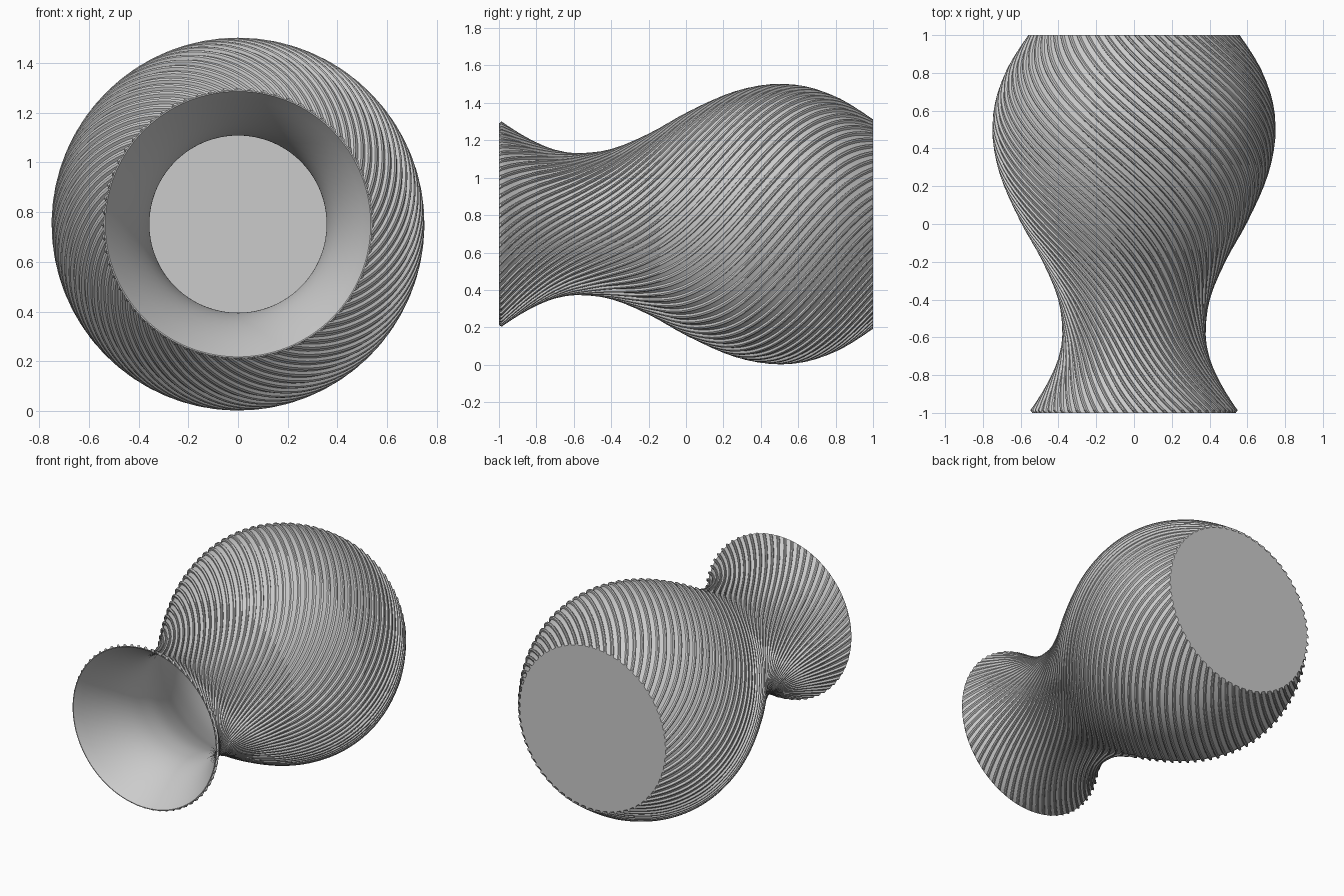
import bpy, bmesh, math

if "Cube" in bpy.data.objects:
    bpy.data.objects.remove(bpy.data.objects["Cube"])

RIBS, TWIST, DEPTH, WALL, CZ = 64, math.pi / 2, 0.015, 0.024, 0.752
# outer profile: (y, radius)
PROFILE = [(-1.0, 0.558), (-0.9, 0.492), (-0.8, 0.437), (-0.7, 0.398), (-0.58, 0.38),
           (-0.4, 0.402), (-0.2, 0.484), (0.0, 0.595), (0.2, 0.688), (0.35, 0.733),
           (0.5, 0.75), (0.65, 0.734), (0.8, 0.682), (0.9, 0.627), (1.0, 0.56)]
# one rib cross-section: (fraction of pitch, fraction of depth)
RIB = [(0.0, 0.0), (0.3, 0.0), (0.55, 0.1), (0.64, 0.9), (0.8, 1.0), (0.93, 0.8)]


def slope(i):
    a, b = PROFILE[max(i - 1, 0)], PROFILE[min(i + 1, len(PROFILE) - 1)]
    return (b[1] - a[1]) / (b[0] - a[0])


def radius(y):
    """Smooth cubic interpolation of the profile."""
    i = 0
    while i < len(PROFILE) - 2 and y > PROFILE[i + 1][0]:
        i += 1
    (y0, r0), (y1, r1) = PROFILE[i], PROFILE[i + 1]
    h = y1 - y0
    t = (y - y0) / h
    return ((2*t**3 - 3*t**2 + 1) * r0 + (t**3 - 2*t**2 + t) * h * slope(i)
            + (3*t**2 - 2*t**3) * r1 + (t**3 - t**2) * h * slope(i + 1))


bm = bmesh.new()


def ring(y, r, depth):
    """Ribbed ring turned about the y axis by the twist at this depth."""
    verts = []
    for k in range(RIBS):
        for f, d in RIB:
            a = (k + f) * math.tau / RIBS + TWIST * y
            rr = r + depth * d
            verts.append(bm.verts.new((rr * math.cos(a), y, CZ + rr * math.sin(a))))
    return verts


def bridge(a, b):
    n = len(a)
    for i in range(n):
        j = (i + 1) % n
        bm.faces.new((a[i], b[i], b[j], a[j]))


# inner wall from the floor to the mouth, the rim, then the ribbed outer wall
rings = []
for i in range(40, -1, -1):
    y = -1 + 1.975 * i / 40
    rings.append(ring(y, radius(y) - WALL, 0))
rings.append(ring(-1, radius(-1) - DEPTH - 0.004, 0))
for i in range(91):
    y = -0.986 + 1.986 * i / 90
    rings.append(ring(y, radius(y) - DEPTH, DEPTH))
for a, b in zip(rings, rings[1:]):
    bridge(a, b)

# inner floor and flat base
bm.faces.new(rings[0])
bm.faces.new(rings[-1])
bmesh.ops.recalc_face_normals(bm, faces=bm.faces)

mesh = bpy.data.meshes.new("twisted_vase")
bm.to_mesh(mesh)
bm.free()
vase = bpy.data.objects.new("twisted_vase", mesh)
bpy.context.collection.objects.link(vase)
bpy.context.view_layer.objects.active = vase
vase.select_set(True)
bpy.ops.object.shade_smooth_by_angle(angle=math.radians(30))
